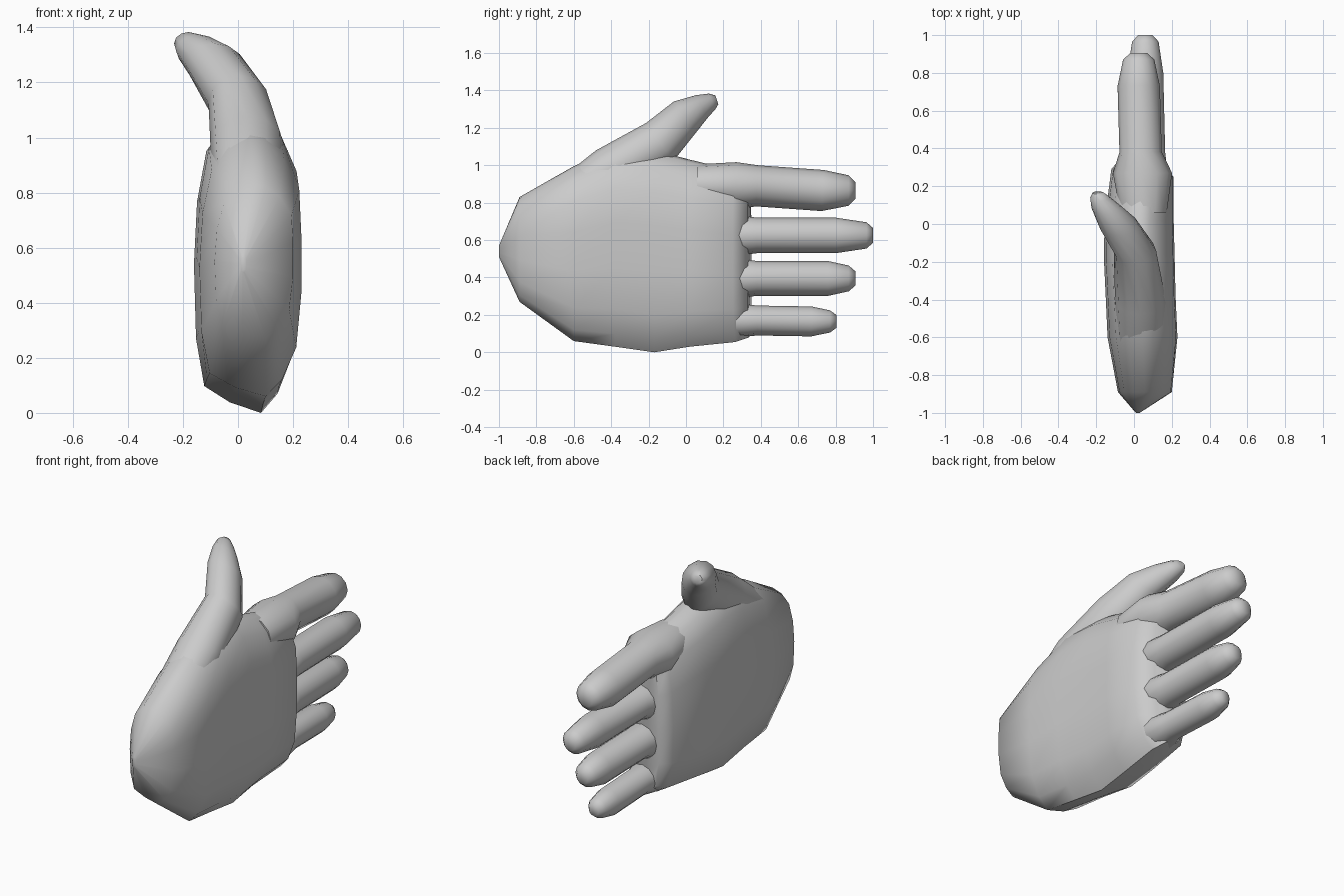
import bpy, bmesh, math
from mathutils import Vector

if "Cube" in bpy.data.objects:
    bpy.data.objects.remove(bpy.data.objects["Cube"])

skin = bpy.data.materials.new("plain grey")
skin.diffuse_color = (0.6, 0.6, 0.6, 1)
skin.use_nodes = True
skin.node_tree.nodes["Principled BSDF"].inputs["Base Color"].default_value = skin.diffuse_color

# palm cross-section in unit size: flat sides, ridged top, keeled lower edge
PROFILE = ((0.3, -1), (0.62, -0.87), (0.9, -0.62), (1, -0.2), (1, 0.25),
           (0.96, 0.6), (0.66, 0.84), (0.3, 0.97), (0, 1), (-0.42, 0.93),
           (-0.76, 0.76), (-0.94, 0.42), (-1, 0), (-0.96, -0.5),
           (-0.8, -0.82), (-0.3, -0.93))


def loft(name, rings):
    """Skin a list of equal-length point rings and cap both ends."""
    bm = bmesh.new()
    loops = [[bm.verts.new(p) for p in ring] for ring in rings]
    n = len(loops[0])
    for a, b in zip(loops, loops[1:]):
        for i in range(n):
            j = (i + 1) % n
            bm.faces.new((a[i], a[j], b[j], b[i]))
    bm.faces.new(loops[0][::-1])
    bm.faces.new(loops[-1])
    bmesh.ops.recalc_face_normals(bm, faces=bm.faces)
    mesh = bpy.data.meshes.new(name)
    bm.to_mesh(mesh)
    bm.free()
    mesh.materials.append(skin)
    ob = bpy.data.objects.new(name, mesh)
    bpy.context.collection.objects.link(ob)
    bpy.ops.object.select_all(action='DESELECT')
    ob.select_set(True)
    bpy.context.view_layer.objects.active = ob
    bpy.ops.object.shade_smooth_by_angle(angle=math.radians(60))
    return ob


def palm_ring(y, z0, z1, x0, x1, skew=0):
    """Scaled profile; skew carries the -x side further towards the fingers."""
    return [((x0 + x1) / 2 + u * (x1 - x0) / 2, y - u * skew,
             (z0 + z1) / 2 + v * (z1 - z0) / 2) for u, v in PROFILE]


def digit(name, stations, n=12):
    """Tube through (x, y, z, radius across x, radius in the side plane)."""
    rings = []
    for k, (x, y, z, rx, r) in enumerate(stations):
        a = stations[max(k - 1, 0)]
        b = stations[min(k + 1, len(stations) - 1)]
        d = Vector((0, b[1] - a[1], b[2] - a[2])).normalized()
        up = Vector((0, -d.z, d.y))
        rings.append([Vector((x + rx * math.cos(t), y, z)) + up * r * math.sin(t)
                      for t in (2 * math.pi * i / n for i in range(n))])
    return loft(name, rings)


# palm and heel of the hand
loft("palm", [palm_ring(*s) for s in (
    (-1.00, 0.51, 0.57, 0.01, 0.03),
    (-0.89, 0.27, 0.83, -0.085, 0.20),
    (-0.60, 0.06, 0.995, -0.14, 0.23),
    (-0.38, 0.03, 1.09, -0.15, 0.22),
    (-0.17, 0.00, 1.08, -0.16, 0.215),
    (0.02, 0.03, 1.03, -0.155, 0.21),
    (0.27, 0.055, 0.97, -0.12, 0.21, 0.02),
    (0.34, 0.08, 0.94, -0.07, 0.13, 0.01))])

# four fingers: x, z at root, z at tip, tip y, shoulder y, x radius, z radius
for name, x, z0, z1, tip, bend, rx, rz in (
        ("index_finger", 0.025, 0.89, 0.865, 0.905, 0.73, 0.112, 0.110),
        ("middle_finger", 0.06, 0.625, 0.625, 1.00, 0.80, 0.095, 0.095),
        ("ring_finger", 0.045, 0.395, 0.395, 0.905, 0.76, 0.093, 0.093),
        ("little_finger", 0.04, 0.17, 0.165, 0.805, 0.67, 0.08, 0.08)):
    start = 0.06 if name == "index_finger" else 0.20
    digit(name, (
        (0.05, start, z0, rx * 1.1, rz * 1.05),
        (0.045, 0.27, z0, rx * 1.4, rz * 1.15),
        (x + 0.01, 0.38, z0, rx, rz),
        (x, bend, z1, rx, rz),
        (x, tip - 0.035, z1, rx * 0.74, rz * 0.74),
        (x, tip, z1, rx * 0.4, rz * 0.42)))

# thumb, rising from the upper edge and leaning to one side
digit("thumb", (
    (0.04, -0.62, 0.83, 0.13, 0.11),
    (0.035, -0.41, 0.965, 0.135, 0.135),
    (0.005, -0.14, 1.125, 0.112, 0.125),
    (-0.085, 0.00, 1.265, 0.105, 0.10),
    (-0.145, 0.085, 1.315, 0.08, 0.068),
    (-0.18, 0.14, 1.342, 0.052, 0.045),
    (-0.19, 0.165, 1.35, 0.03, 0.025)))
